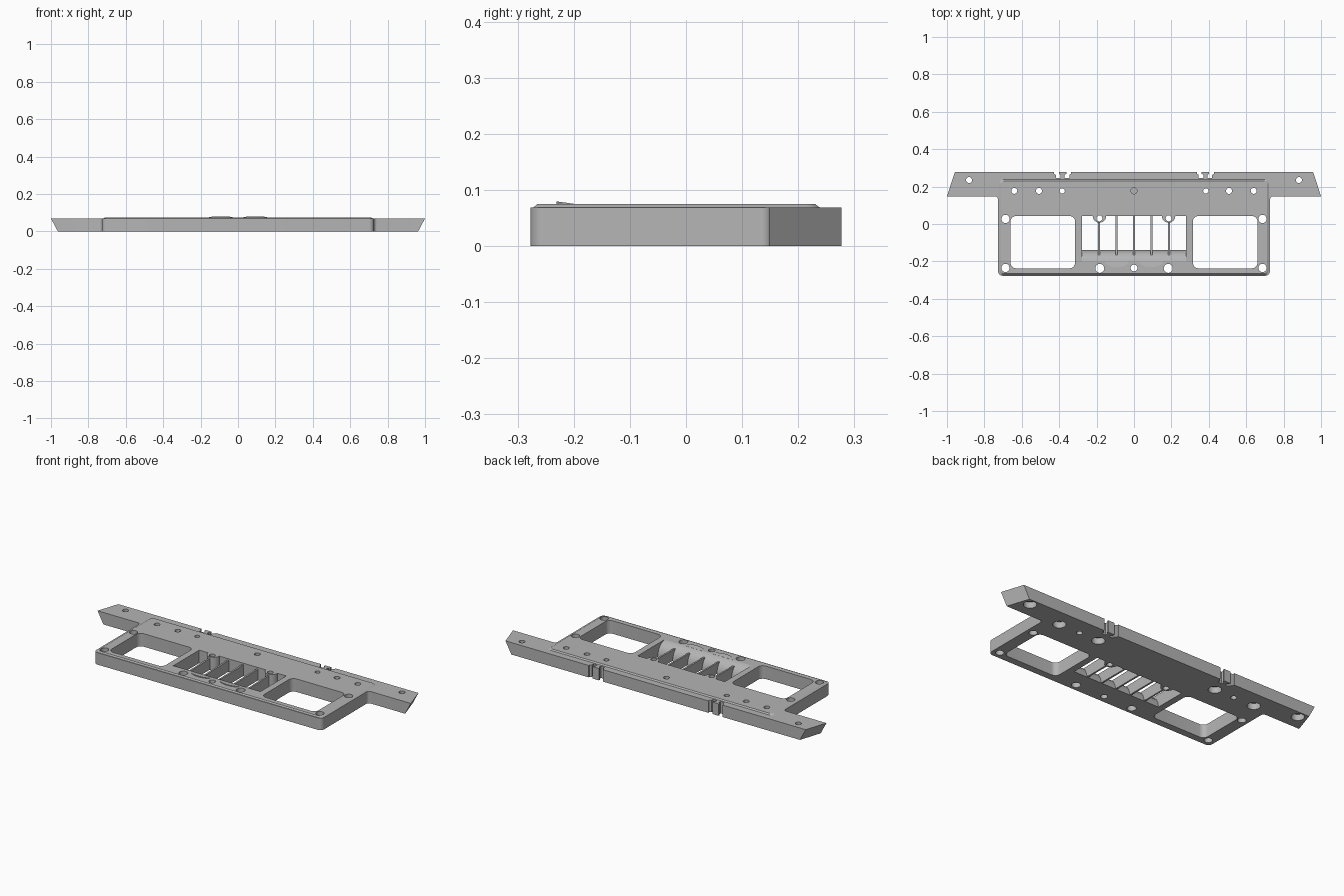
import bpy, bmesh
from math import sin, cos, pi

if "Cube" in bpy.data.objects:
    bpy.data.objects.remove(bpy.data.objects["Cube"])

grey = bpy.data.materials.new("satin grey")
grey.use_nodes = True
grey.diffuse_color = (0.46, 0.46, 0.46, 1)
grey.node_tree.nodes["Principled BSDF"].inputs["Base Color"].default_value = (0.46, 0.46, 0.46, 1)


def arc(cx, cy, r, a0, a1, n=8):
    return [(cx + r * cos(a0 + (a1 - a0) * i / n), cy + r * sin(a0 + (a1 - a0) * i / n))
            for i in range(n + 1)]


def circle(cx, cy, r):
    return arc(cx, cy, r, 0, 2 * pi, 28)[:-1]


def round_rect(x0, x1, y0, y1, r):
    return (arc(x1 - r, y1 - r, r, 0, pi / 2) + arc(x0 + r, y1 - r, r, pi / 2, pi)
            + arc(x0 + r, y0 + r, r, pi, 1.5 * pi) + arc(x1 - r, y0 + r, r, 1.5 * pi, 2 * pi))


def prism(bm, pts, lo, hi, top=None, along_x=False):
    """Extrude a 2D outline along z (or x), optionally ending in another outline."""
    place = (lambda p, h: (h, *p)) if along_x else (lambda p, h: (*p, h))
    a = [bm.verts.new(place(p, lo)) for p in pts]
    b = [bm.verts.new(place(p, hi)) for p in (top or pts)]
    bm.faces.new(a[::-1])
    bm.faces.new(b)
    for i in range(len(a)):
        j = (i + 1) % len(a)
        bm.faces.new((a[i], a[j], b[j], b[i]))


def make(name, bm):
    bmesh.ops.recalc_face_normals(bm, faces=bm.faces[:])
    mesh = bpy.data.meshes.new(name)
    bm.to_mesh(mesh)
    bm.free()
    mesh.materials.append(grey)
    ob = bpy.data.objects.new(name, mesh)
    bpy.context.collection.objects.link(ob)
    return ob


def cutter(name, shapes):
    bm = bmesh.new()
    for pts, lo, hi in shapes:
        prism(bm, pts, lo, hi)
    ob = make(name, bm)
    ob.hide_render = True
    return ob


DECK, TOP = 0.069, 0.075
BACK = 0.277

# Main plate: rounded body joined to a long rear bar with raked ends
half = (arc(0.702, -0.252, 0.025, -pi / 2, 0) + arc(0.744, 0.131, 0.017, pi, pi / 2, 5)
        + [(1.0, 0.148), (0.958, BACK)])
bm = bmesh.new()
prism(bm, half + [(-x, y) for x, y in reversed(half)], 0, DECK)
for v in bm.verts:
    if abs(v.co.x) > 0.9 and v.co.z < 0.01:
        v.co.x -= 0.037 if v.co.x > 0 else -0.037
plate = make("main_plate", bm)

# Raised deck with a chamfered rim
bm = bmesh.new()
prism(bm, round_rect(-0.721, 0.721, -0.272, 0.238, 0.025), DECK, TOP,
      round_rect(-0.711, 0.711, -0.265, 0.23, 0.018))
deck = make("raised_deck", bm)

# Centre opening with two screw bosses bulging in from the rear edge
opening = [(-0.278, -0.2), (0.278, -0.2), (0.278, 0.043)]
for cx in (0.185, -0.185):
    opening += arc(cx, 0.043, 0.036, 0, -pi, 12)
opening.append((-0.278, 0.043))

LO, HI = -0.1, 0.2
through = [(opening, LO, HI)]
bores = []
for s in (1, -1):
    through.append((round_rect(min(s * 0.315, s * 0.66), max(s * 0.315, s * 0.66),
                               -0.237, 0.043, 0.03), LO, HI))
    for x, y, r in ((0.687, -0.235, 0.022), (0.687, 0.027, 0.022), (0.64, 0.177, 0.016),
                    (0.508, 0.177, 0.016), (0.384, 0.177, 0.014), (0.882, 0.235, 0.016),
                    (0.183, -0.237, 0.024), (0.185, 0.03, 0.016)):
        through.append((circle(s * x, y, r), LO, HI))
    # Counterbores on the underside
    for x, y in ((0.64, 0.177), (0.384, 0.177), (0.882, 0.235)):
        bores.append((circle(s * x, y, 0.034), LO, 0.035))
    # Paired cable slots leaving a flared post in the rear edge
    for t in (1, -1):
        slot = [(0.02, 0.3), (0.02, 0.268), (0.011, 0.262), (0.011, 0.246),
                (0.036, 0.246), (0.036, 0.262), (0.046, 0.268), (0.046, 0.3)]
        through.append(([(s * 0.382 + t * x, y) for x, y in slot], LO, HI))
through.append((circle(0, -0.235, 0.018), LO, HI))
bores.append((circle(0, 0.177, 0.016), 0.04, HI))

cutters = [cutter("through_cutter", through), cutter("bore_cutter", bores)]
for ob in (plate, deck):
    for c in cutters:
        mod = ob.modifiers.new("cut", 'BOOLEAN')
        mod.operation, mod.solver, mod.object = 'DIFFERENCE', 'EXACT', c
bpy.context.view_layer.update()
for ob in (plate, deck):
    graph = bpy.context.evaluated_depsgraph_get()
    baked = bpy.data.meshes.new_from_object(ob.evaluated_get(graph))
    ob.modifiers.clear()
    ob.data = baked
for c in cutters:
    bpy.data.objects.remove(c)

# Curved scoop along the front of the centre opening
bm = bmesh.new()
prism(bm, [(-0.2, 0), (-0.139, 0), (-0.142, 0.02), (-0.148, 0.036), (-0.157, 0.051),
           (-0.17, 0.063), (-0.184, 0.071), (-0.2, TOP)], -0.278, 0.278, along_x=True)
scoop = make("air_scoop", bm)

# Thin dividing fins
bm = bmesh.new()
for i in range(-2, 3):
    x, back = i * 0.094, 0.01 if abs(i) == 2 else 0.043
    prism(bm, [(-0.17, 0.002), (back, 0.002), (back, 0.066), (-0.165, 0.062)],
          x - 0.005, x + 0.005, along_x=True)
fins = make("divider_fins", bm)

# Two shallow crescent ramps rising toward the front
bm = bmesh.new()
for s in (1, -1):
    pts = [(s * 0.092 + 0.064 * x, -0.2 + 0.031 * y) for x, y in arc(0, 0, 1, pi, 2 * pi, 16)]
    prism(bm, pts, 0.072, TOP)
for v in bm.verts:
    if v.co.z > 0.074:
        v.co.z += 0.0005 + (-0.2 - v.co.y) * 0.14
ramps = make("crescent_ramps", bm)

for ob in (plate, deck, scoop, fins, ramps):
    bpy.ops.object.select_all(action='DESELECT')
    ob.select_set(True)
    bpy.context.view_layer.objects.active = ob
    bpy.ops.object.shade_smooth_by_angle(angle=0.52)
